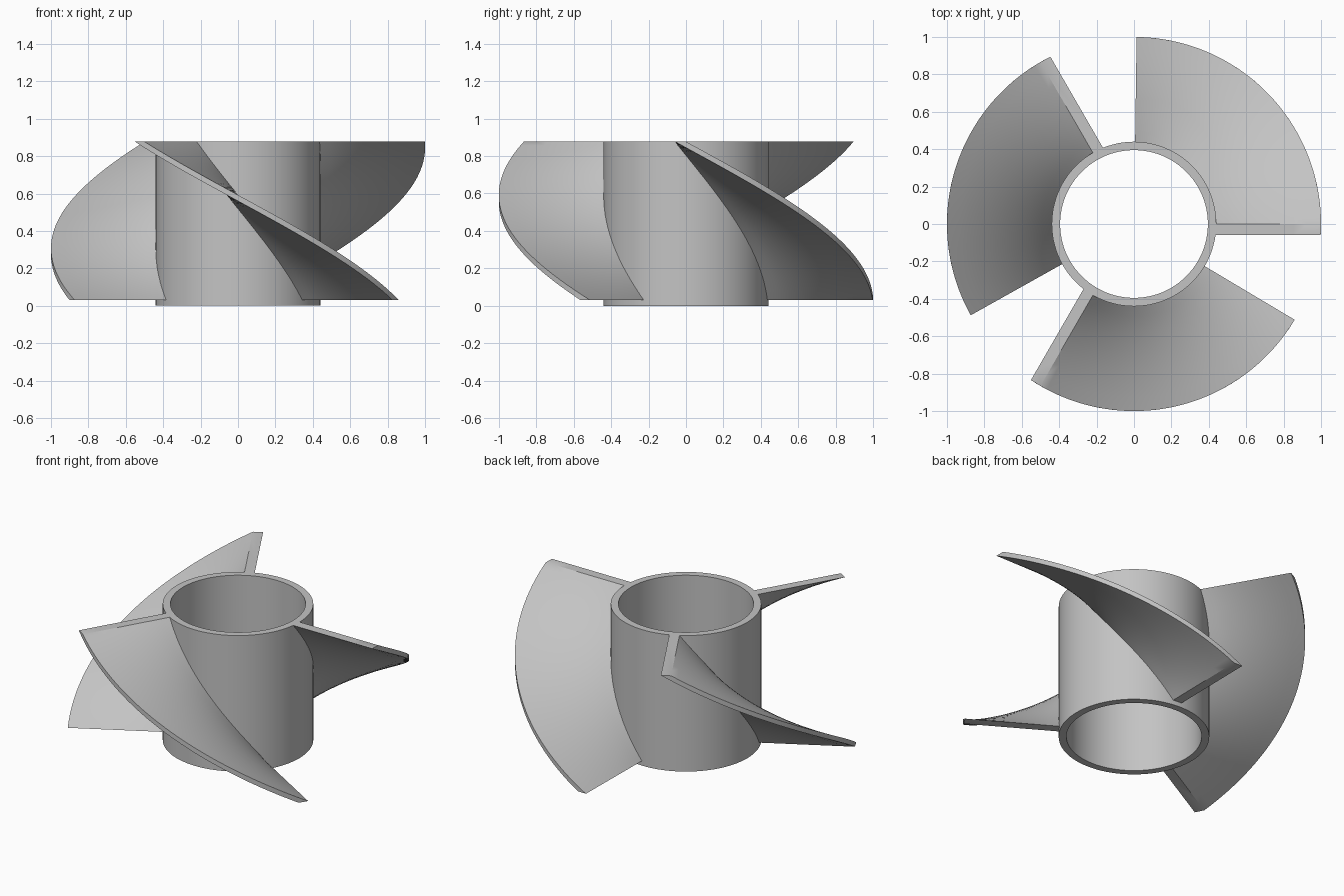
import bpy, bmesh, math
from mathutils import Matrix, Vector

cube = bpy.data.objects.get("Cube")
if cube:
    bpy.data.objects.remove(cube, do_unlink=True)

HEIGHT, BLADE_BOTTOM = 0.877, 0.03
R_IN, R_OUT, R_TIP = 0.395, 0.44, 1.0
THICK = 0.06
TWIST = math.radians(89.2)

grey = bpy.data.materials.new("plain grey")
grey.use_nodes = True
colour = (0.55, 0.55, 0.55, 1)
grey.diffuse_color = colour
grey.node_tree.nodes["Principled BSDF"].inputs["Base Color"].default_value = colour


def finish(bm, name):
    """Turn a bmesh into a smooth-shaded grey object."""
    bmesh.ops.recalc_face_normals(bm, faces=bm.faces)
    mesh = bpy.data.meshes.new(name)
    bm.to_mesh(mesh)
    bm.free()
    mesh.materials.append(grey)
    obj = bpy.data.objects.new(name, mesh)
    bpy.context.collection.objects.link(obj)
    bpy.ops.object.select_all(action="DESELECT")
    obj.select_set(True)
    bpy.context.view_layer.objects.active = obj
    bpy.ops.object.shade_smooth_by_angle(angle=math.radians(30))
    return obj


def make_hub():
    """Open tube: a rectangular wall section spun about the axis."""
    bm = bmesh.new()
    section = [(R_IN, 0), (R_OUT, 0), (R_OUT, HEIGHT), (R_IN, HEIGHT)]
    verts = [bm.verts.new((r, 0, z)) for r, z in section]
    edges = [bm.edges.new((verts[i], verts[i - 1])) for i in range(len(verts))]
    bmesh.ops.spin(bm, geom=verts + edges, cent=(0, 0, 0), axis=(0, 0, 1),
                   angle=math.tau, steps=96, use_merge=True)
    bmesh.ops.remove_doubles(bm, verts=bm.verts, dist=1e-4)
    finish(bm, "hub")


def make_blade(name, heading):
    """Thin rectangular section, twisted as it rises from bottom to top."""
    bm = bmesh.new()
    steps, cols = 40, 8
    root = 0.42
    tip_back = math.sqrt(R_TIP ** 2 - THICK ** 2)
    front = [Vector((root + (R_TIP - root) * i / cols, 0, 0)) for i in range(cols + 1)]
    back = [Vector((root + (tip_back - root) * i / cols, -THICK, 0)) for i in range(cols + 1)]
    outline = front + back[::-1]
    rings = []
    for s in range(steps + 1):
        t = s / steps
        turn = Matrix.Rotation(heading + TWIST * (1 - t), 3, "Z")
        lift = Vector((0, 0, BLADE_BOTTOM + (HEIGHT - BLADE_BOTTOM) * t))
        rings.append([bm.verts.new(turn @ p + lift) for p in outline])
    n = len(outline)
    for low, high in zip(rings, rings[1:]):
        for i in range(n):
            j = (i + 1) % n
            bm.faces.new((low[i], low[j], high[j], high[i]))
    bm.faces.new(rings[0])
    bm.faces.new(rings[-1])
    finish(bm, name)


make_hub()
for k, label in enumerate(("left_blade", "back_right_blade", "front_blade")):
    make_blade(label, math.tau * k / 3)
